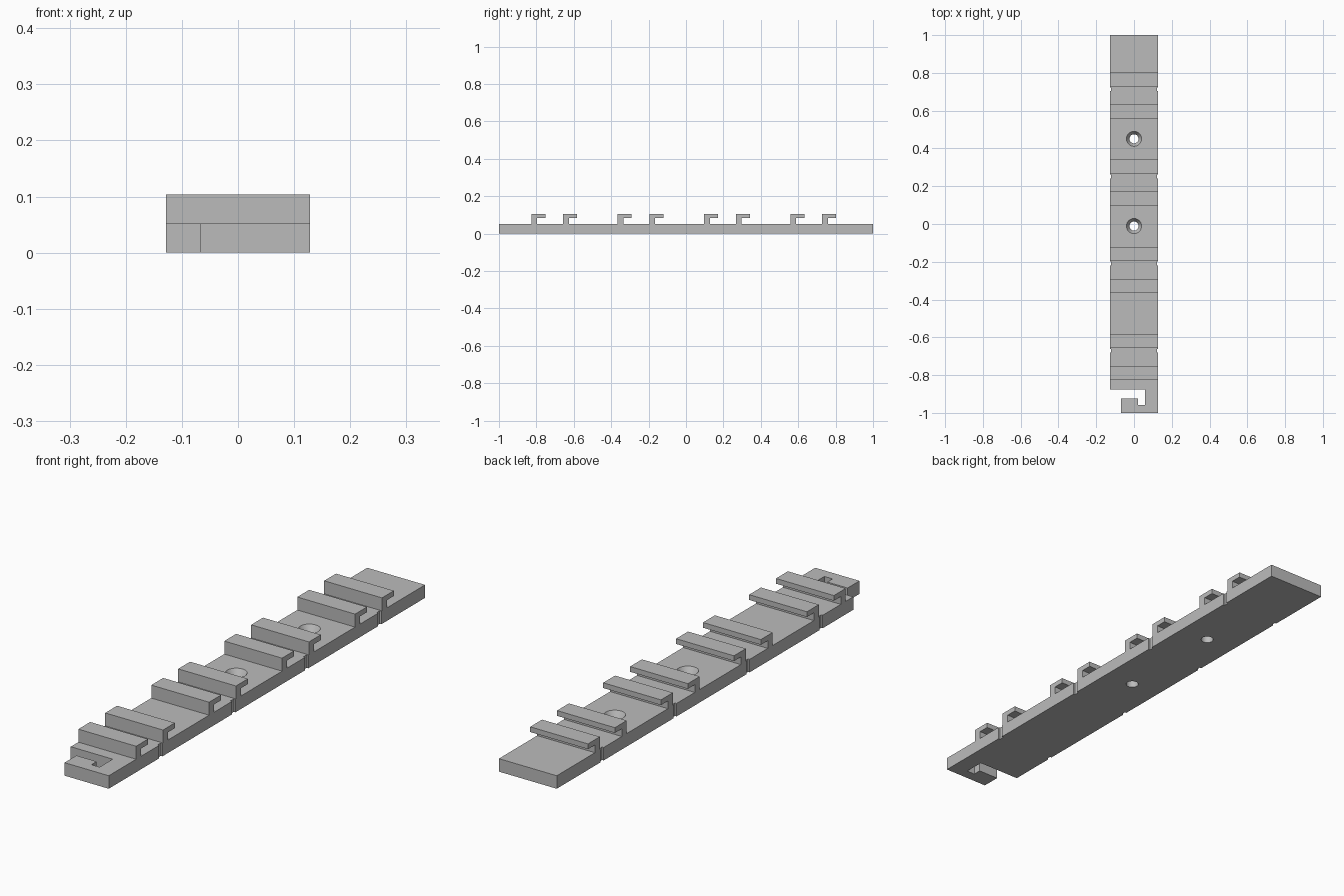
import bpy, bmesh, math
from mathutils import Vector

cube = bpy.data.objects.get("Cube")
if cube:
    bpy.data.objects.remove(cube, do_unlink=True)

grey = bpy.data.materials.new("plain grey")
grey.use_nodes = True
grey.diffuse_color = (0.5, 0.5, 0.5, 1)
grey.node_tree.nodes["Principled BSDF"].inputs["Base Color"].default_value = (0.5, 0.5, 0.5, 1)

HALF_W, THICK, TOP = 0.128, 0.052, 0.104
PITCH, FIRST, PAIR_GAP = 0.4615, -0.827, 0.17


def add_object(name, bm):
    bmesh.ops.recalc_face_normals(bm, faces=bm.faces)
    mesh = bpy.data.meshes.new(name)
    bm.to_mesh(mesh)
    bm.free()
    mesh.materials.append(grey)
    obj = bpy.data.objects.new(name, mesh)
    bpy.context.collection.objects.link(obj)
    return obj


def prism(name, points, direction):
    """Extrude a closed 3D outline along a direction."""
    bm = bmesh.new()
    face = bm.faces.new([bm.verts.new(p) for p in points])
    result = bmesh.ops.extrude_face_region(bm, geom=[face], use_keep_orig=True)
    moved = [v for v in result["geom"] if isinstance(v, bmesh.types.BMVert)]
    bmesh.ops.translate(bm, verts=moved, vec=Vector(direction))
    return add_object(name, bm)


def lathe(name, profile, center_y, sides=48):
    """Revolve a radius/height profile into a closed solid."""
    bm = bmesh.new()
    rings = []
    for r, z in profile:
        rings.append([bm.verts.new((r * math.cos(i * math.tau / sides),
                                    center_y + r * math.sin(i * math.tau / sides), z))
                      for i in range(sides)])
    for low, high in zip(rings, rings[1:]):
        for i in range(sides):
            j = (i + 1) % sides
            bm.faces.new((low[i], low[j], high[j], high[i]))
    bm.faces.new(rings[0])
    bm.faces.new(rings[-1])
    return add_object(name, bm)


# Base strip: plan outline with a hooked front end and small side grooves
stem_starts = [FIRST + PITCH * i for i in range(4)]
groove_ys = [y + PAIR_GAP - 0.014 for y in stem_starts]


def side_edge(sign):
    edge = []
    for y in groove_ys:
        a, b = y - 0.01, y + 0.01
        outer, inner = sign * HALF_W, sign * (HALF_W - 0.007)
        edge += [(outer, a), (inner, a), (inner, b), (outer, b)]
    return edge


outline = [(-0.068, -1), (HALF_W, -1)] + side_edge(1)
outline += [(HALF_W, 1), (-HALF_W, 1)] + side_edge(-1)[::-1]
outline += [(-HALF_W, -0.875), (0.058, -0.875), (0.058, -0.958),
            (0.022, -0.958), (0.022, -0.925), (-0.068, -0.925)]
base = prism("base_strip", [(x, y, 0) for x, y in outline], (0, 0, THICK))

# Countersunk screw holes
for hole_y in (-0.011, 0.451):
    cutter = lathe("screw_hole_cutter",
                   [(0.024, -0.02), (0.024, 0.026), (0.04, THICK), (0.04, THICK + 0.02)], hole_y)
    cutter.hide_render = True
    mod = base.modifiers.new("screw_hole", 'BOOLEAN')
    mod.operation, mod.solver, mod.object = 'DIFFERENCE', 'EXACT', cutter
    bpy.context.view_layer.objects.active = base
    bpy.ops.object.modifier_apply(modifier=mod.name)
    bpy.data.objects.remove(cutter, do_unlink=True)

# Rows of L-shaped rail clips, overhanging toward the back
for pair, start in enumerate(stem_starts, 1):
    for label, y in (("front", start), ("rear", start + PAIR_GAP)):
        section = [(y, THICK), (y + 0.031, THICK), (y + 0.031, 0.083),
                   (y + 0.075, 0.083), (y + 0.075, TOP), (y, TOP)]
        prism(f"{label}_clip_{pair}", [(-HALF_W, a, z) for a, z in section], (2 * HALF_W, 0, 0))

# Smooth hole walls, crisp edges elsewhere
bpy.ops.object.select_all(action='DESELECT')
base.select_set(True)
bpy.context.view_layer.objects.active = base
bpy.ops.object.shade_smooth_by_angle(angle=math.radians(25))
